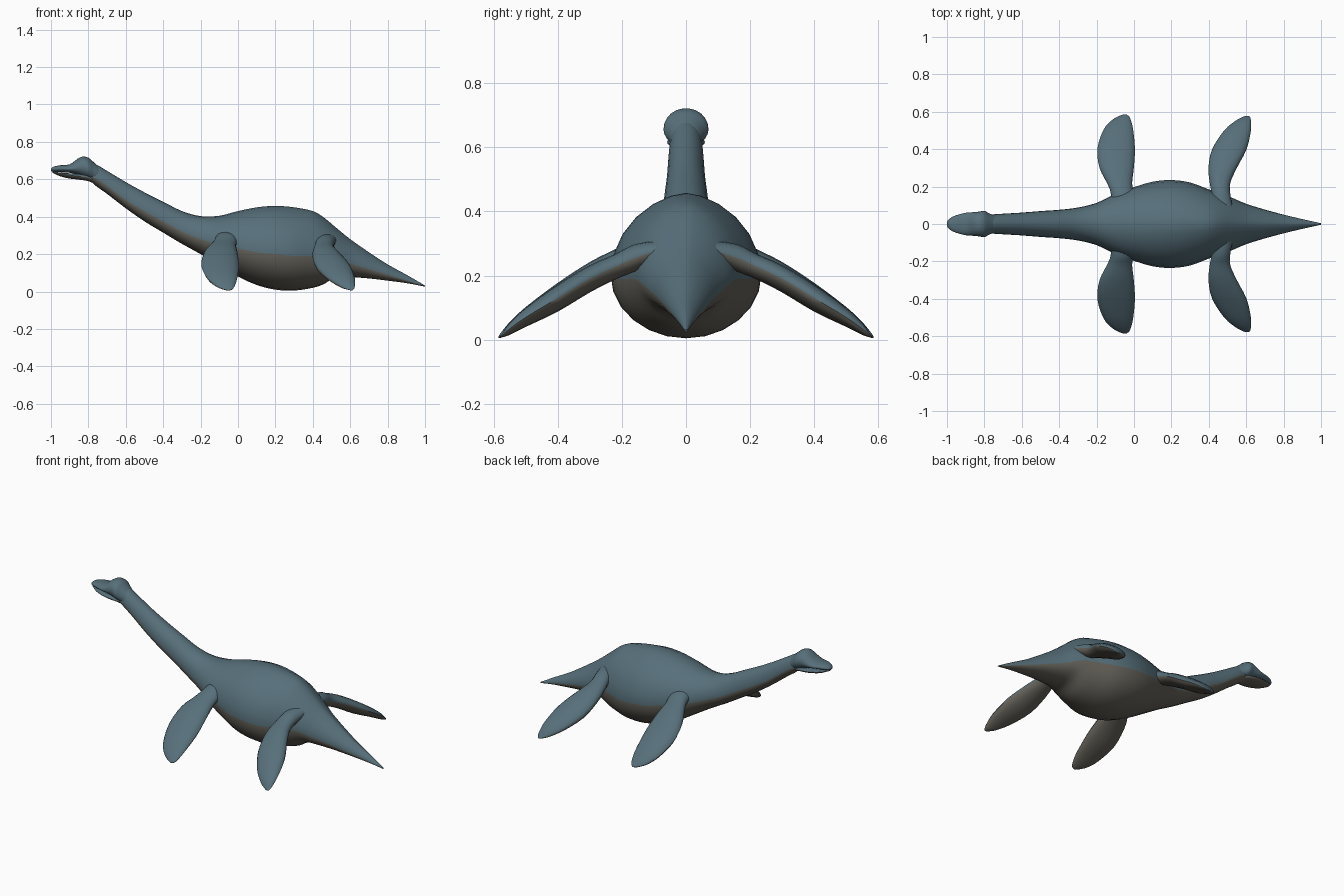
import bpy, bmesh, math

cube = bpy.data.objects.get("Cube")
if cube:
    bpy.data.objects.remove(cube, do_unlink=True)


def make_material(name, rgb):
    mat = bpy.data.materials.new(name)
    mat.use_nodes = True
    color = (*rgb, 1.0)
    mat.diffuse_color = color
    mat.node_tree.nodes["Principled BSDF"].inputs["Base Color"].default_value = color
    return mat


BACK = make_material("slate blue back", (.095, .16, .195))
BELLY = make_material("warm grey belly", (.125, .118, .098))


def refine(stations, steps):
    """Catmull-Rom interpolation between hand-placed stations."""
    result = []
    last = len(stations) - 1
    for i in range(last):
        p0, p1 = stations[max(i - 1, 0)], stations[i]
        p2, p3 = stations[i + 1], stations[min(i + 2, last)]
        for k in range(steps):
            t = k / steps
            result.append([
                b + t / 2 * (c - a + t * (2 * a - 5 * b + 4 * c - d + t * (3 * (b - c) + d - a)))
                for a, b, c, d in zip(p0, p1, p2, p3)])
    result.append(list(stations[last]))
    return result


def loft(name, rings, lower_material=BELLY):
    """Skin closed rings; the first half of each ring is the upper side."""
    bm = bmesh.new()
    rows = [[bm.verts.new(p) for p in ring] for ring in rings]
    count = len(rows[0])
    for row, following in zip(rows, rows[1:]):
        for j in range(count):
            k = (j + 1) % count
            face = bm.faces.new((row[j], row[k], following[k], following[j]))
            face.material_index = 0 if j < count // 2 else 1
    bm.faces.new(rows[0])
    bm.faces.new(rows[-1])
    bmesh.ops.recalc_face_normals(bm, faces=bm.faces)
    mesh = bpy.data.meshes.new(name)
    bm.to_mesh(mesh)
    bm.free()
    mesh.materials.append(BACK)
    mesh.materials.append(lower_material)
    obj = bpy.data.objects.new(name, mesh)
    bpy.context.collection.objects.link(obj)
    bpy.ops.object.select_all(action='DESELECT')
    obj.select_set(True)
    bpy.context.view_layer.objects.active = obj
    bpy.ops.object.shade_smooth_by_angle(angle=math.radians(50))
    return obj


def trunk_rings(stations, count=24, steps=3):
    """Stations: x, top z, seam z, bottom z, half width."""
    rings = []
    for x, top, seam, bottom, width in refine(stations, steps):
        # the back narrows to a ridge towards the tail
        ridge = 1 + .35 * min(max((x + .2) / .7, 0), 1)
        ring = []
        for j in range(count):
            angle = math.tau * j / count
            c, s = math.cos(angle), math.sin(angle)
            upper = j <= count // 2
            power = ridge if upper else 1
            y = width * math.copysign(abs(c) ** power, c)
            z = seam + s * ((top - seam) if upper else (seam - bottom))
            ring.append((x, y, z))
        rings.append(ring)
    return rings


def flipper_rings(stations, side, count=16, steps=3):
    """Stations: y, centre z, leading x, trailing x, thickness."""
    rings = []
    for y, z, lead, trail, thick in refine(stations, steps):
        ring = []
        for j in range(count):
            angle = math.tau * j / count
            ring.append(((lead + trail) / 2 + (trail - lead) / 2 * math.cos(angle),
                         side * y,
                         z + thick / 2 * math.sin(angle)))
        rings.append(ring)
    return rings


# Neck, trunk and tail in one skin
body = [
    (-.8, .69, .62, .605, .045), (-.76, .68, .605, .565, .051),
    (-.7, .645, .565, .522, .055), (-.6, .585, .49, .445, .061),
    (-.5, .53, .43, .375, .069), (-.4, .48, .375, .315, .076),
    (-.3, .43, .32, .255, .088), (-.2, .403, .28, .2, .113),
    (-.1, .405, .25, .14, .16), (0, .43, .23, .08, .197),
    (.1, .45, .21, .035, .226), (.2, .458, .2, .01, .235),
    (.3, .45, .19, .005, .222), (.4, .43, .19, .02, .185),
    (.46, .395, .19, .04, .163), (.52, .345, .18, .076, .142),
    (.6, .28, .15, .077, .108), (.7, .21, .12, .07, .077),
    (.8, .145, .09, .058, .05), (.9, .09, .06, .045, .026),
    (1, .032, .029, .026, .004),
]
loft("body", trunk_rings(body))

# Skull with raised crown
skull = [
    (-1, .657, .65, .644, .012), (-.985, .668, .655, .64, .03),
    (-.95, .675, .658, .638, .047), (-.9, .68, .656, .635, .06),
    (-.86, .708, .66, .625, .063), (-.83, .722, .666, .612, .066),
    (-.8, .715, .655, .603, .07), (-.775, .695, .64, .592, .057),
    (-.74, .664, .62, .575, .044),
]
loft("skull", trunk_rings(skull), BACK)

# Lower jaw, slightly inset below the mouth line
jaw = [
    (-.992, .643, .639, .635, .015), (-.95, .636, .63, .616, .042),
    (-.9, .632, .622, .604, .055), (-.85, .63, .616, .598, .059),
    (-.8, .625, .61, .59, .05), (-.76, .61, .595, .572, .036),
]
loft("lower_jaw", trunk_rings(jaw))

# Paired flippers
front_flipper = [
    (.1, .3, -.12, .0, .06), (.17, .27, -.125, -.003, .085),
    (.22, .243, -.145, -.01, .08), (.3, .2, -.184, -.001, .085),
    (.4, .135, -.196, .005, .085), (.5, .072, -.165, -.004, .06),
    (.55, .036, -.125, -.015, .038), (.575, .016, -.085, -.026, .018),
    (.585, .008, -.06, -.04, .006),
]
hind_flipper = [
    (.08, .28, .42, .53, .06), (.16, .255, .415, .515, .085),
    (.22, .228, .405, .515, .08), (.3, .19, .398, .55, .085),
    (.4, .13, .418, .602, .085), (.5, .07, .482, .625, .06),
    (.55, .034, .54, .625, .038), (.568, .018, .572, .622, .018),
    (.578, .009, .595, .615, .006),
]
for side, label in ((1, "back_side"), (-1, "front_side")):
    loft("front_flipper_" + label, flipper_rings(front_flipper, side))
    loft("hind_flipper_" + label, flipper_rings(hind_flipper, side))
